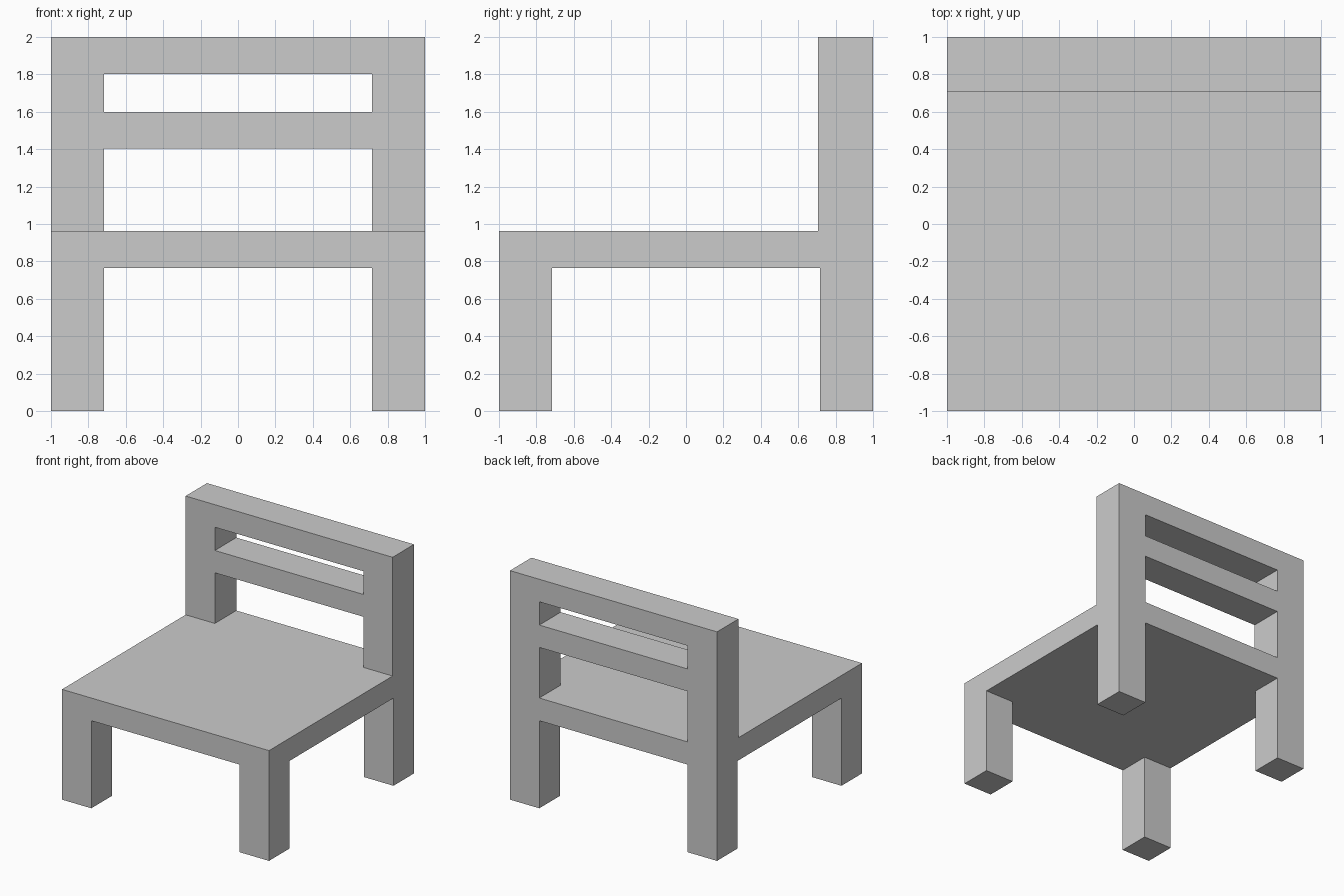
import bpy
import bmesh
from mathutils import Vector

if "Cube" in bpy.data.objects:
    bpy.data.objects.remove(bpy.data.objects["Cube"])

HALF = 1.0          # half width and depth
INNER = 0.717       # inner face of legs and posts
BACK_Y = 0.705      # front face of the backrest
SEAT_Z = (0.765, 0.963)
TOP_Z = 2.0


def box(name, xs, ys, zs):
    lo, hi = (Vector(c) for c in zip(xs, ys, zs))
    bm = bmesh.new()
    bmesh.ops.create_cube(bm, size=1)
    bmesh.ops.scale(bm, vec=hi - lo, verts=bm.verts)
    bmesh.ops.translate(bm, vec=(hi - lo) / 2, verts=bm.verts)
    mesh = bpy.data.meshes.new(name)
    bm.to_mesh(mesh)
    bm.free()
    obj = bpy.data.objects.new(name, mesh)
    obj.location = lo
    bpy.context.collection.objects.link(obj)
    return obj


# Seat slab
box("seat", (-HALF, HALF), (-HALF, HALF), SEAT_Z)

# Legs and backrest posts, one of each per side
for side, xs in (("left", (-HALF, -INNER)), ("right", (INNER, HALF))):
    box(f"front_leg_{side}", xs, (-HALF, -INNER), (0, SEAT_Z[0]))
    box(f"back_leg_{side}", xs, (INNER, HALF), (0, SEAT_Z[0]))
    box(f"back_post_{side}", xs, (BACK_Y, HALF), (SEAT_Z[1], TOP_Z))

# Backrest rails between the posts
for name, zs in (("middle_rail", (1.405, 1.6)), ("top_rail", (1.803, TOP_Z))):
    box(name, (-INNER, INNER), (BACK_Y, HALF), zs)
